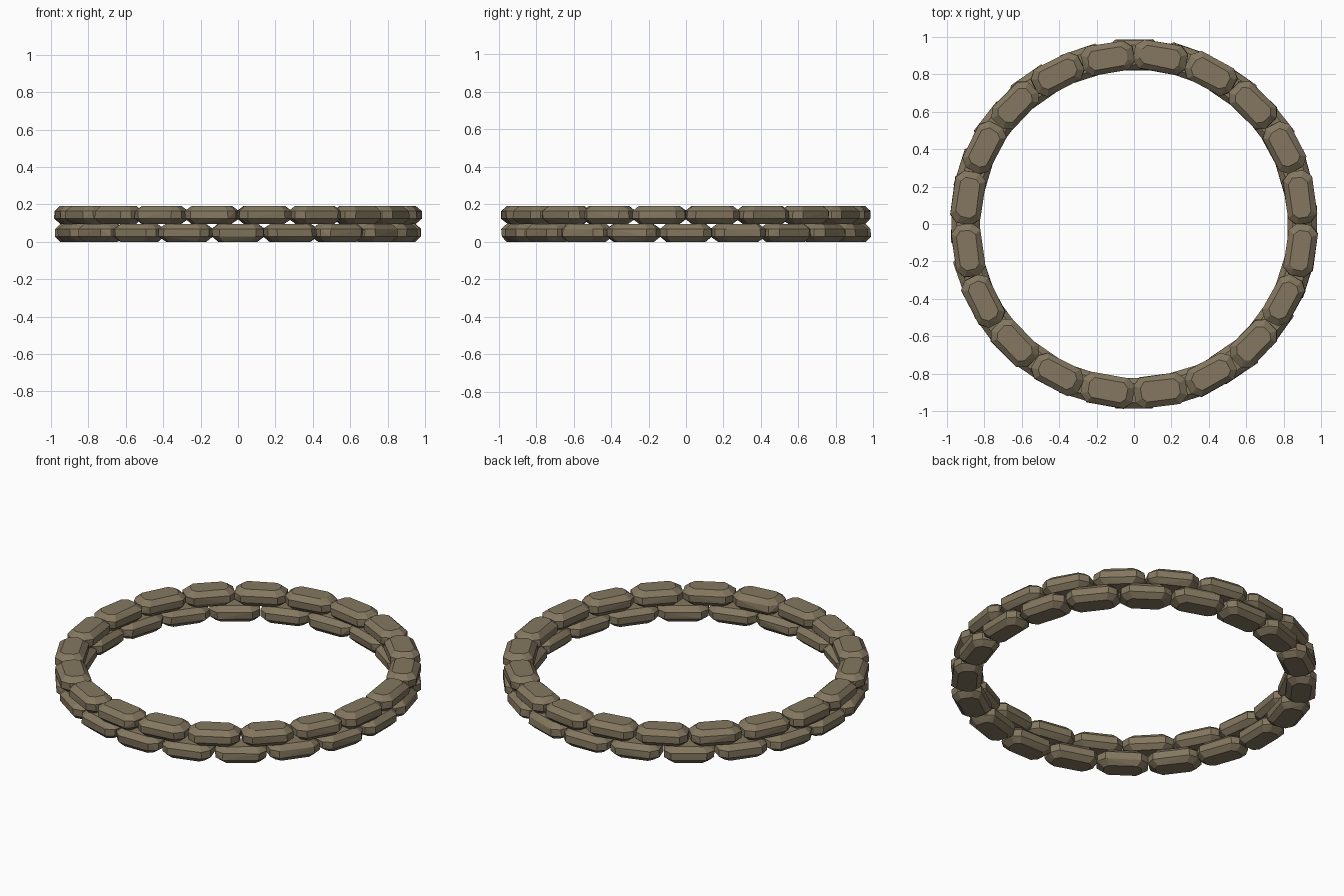
import bpy, bmesh, math, random
from mathutils import Matrix, Vector

if "Cube" in bpy.data.objects:
    bpy.data.objects.remove(bpy.data.objects["Cube"])

random.seed(4)
mat = bpy.data.materials.new("brown stone")
mat.diffuse_color = (0.23, 0.185, 0.115, 1)
mat.use_nodes = True
mat.node_tree.nodes["Principled BSDF"].inputs["Base Color"].default_value = mat.diffuse_color

N = 20          # stones per course
R = 0.902       # ring centre-line radius
H = 0.096       # course height


def octagon(hx, hy, c):
    return [(hx, -hy + c), (hx, hy - c), (hx - c, hy), (-hx + c, hy),
            (-hx, hy - c), (-hx, -hy + c), (-hx + c, -hy), (hx - c, -hy)]


def add_stone(name, angle, z):
    # chamfered block: long axis x (tangent), y radial
    hx = 0.139 + random.uniform(-0.003, 0.003)
    hy = 0.080 + random.uniform(-0.003, 0.003)
    bm = bmesh.new()
    layers = [(-H / 2, 0.028), (-0.02, 0), (0.02, 0), (H / 2, 0.028)]
    for dz, inset in layers:
        for x, y in octagon(hx - inset * 1.25, hy - inset, 0.04 - inset * 0.5):
            jx, jy = (random.uniform(-0.003, 0.003) for _ in range(2))
            bm.verts.new((x + jx, y + jy, dz))
    bmesh.ops.convex_hull(bm, input=bm.verts)
    bmesh.ops.dissolve_limit(bm, angle_limit=math.radians(3),
                             verts=bm.verts, edges=bm.edges)
    yaw = random.uniform(-0.03, 0.03)
    r = R + random.uniform(-0.004, 0.004)
    bm.transform(Matrix.Translation(Vector((r * math.cos(angle), r * math.sin(angle), z)))
                 @ Matrix.Rotation(angle - math.pi / 2 + yaw, 4, 'Z'))
    bmesh.ops.recalc_face_normals(bm, faces=bm.faces)
    me = bpy.data.meshes.new(name)
    bm.to_mesh(me)
    bm.free()
    me.materials.append(mat)
    bpy.context.collection.objects.link(bpy.data.objects.new(name, me))


# two staggered courses of stones
for course, label in enumerate(("lower_stone", "upper_stone")):
    for i in range(N):
        a = math.tau * (i + 0.5 * course) / N
        add_stone(f"{label}_{i + 1:02d}", a, H * (course + 0.5))
